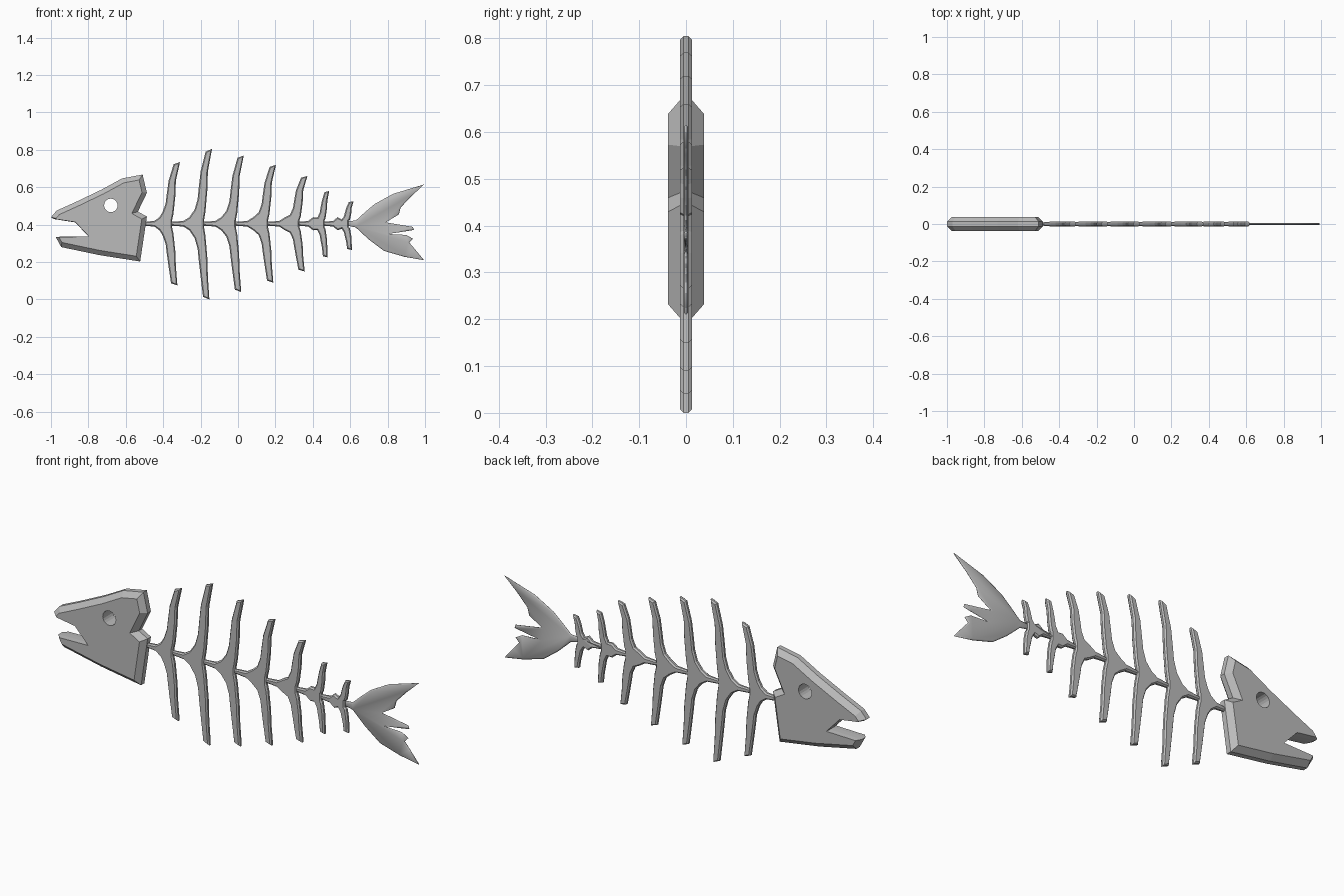
import bpy, bmesh, math
from mathutils import Vector

if "Cube" in bpy.data.objects:
    bpy.data.objects.remove(bpy.data.objects["Cube"])

bone = bpy.data.materials.new("bone grey")
bone.diffuse_color = (0.5, 0.5, 0.5, 1)
bone.use_nodes = True
bone.node_tree.nodes["Principled BSDF"].inputs["Base Color"].default_value = bone.diffuse_color


def inset(pts, dists):
    """Move each edge of an outline inward by its own distance."""
    pts = [Vector(p) for p in pts]
    n = len(pts)
    area = sum(pts[i].cross(pts[(i + 1) % n]) for i in range(n))
    s = 1 if area > 0 else -1
    norms = []
    for i in range(n):
        e = (pts[(i + 1) % n] - pts[i]).normalized()
        norms.append(Vector((-e.y, e.x)) * s)
    out = []
    for i in range(n):
        a, b, da, db = norms[i - 1], norms[i], dists[i - 1], dists[i]
        det = a.cross(b)
        if abs(det) < 0.05:
            o = (a * da + b * db) / 2
        else:
            o = Vector(((da * b.y - db * a.y) / det, (a.x * db - b.x * da) / det))
        lim = 1.6 * max(da, db)
        if o.length > lim:
            o = o.normalized() * lim
        out.append(pts[i] + o)
    return out


def slab(name, pts, edge, half, dists):
    """Bevelled plate: outline at y = +-edge, inset outline at y = +-half."""
    inner = inset(pts, dists)
    bm = bmesh.new()
    rings = [[bm.verts.new((p[0], y, p[1])) for p in ring]
             for y, ring in ((-half, inner), (-edge, pts), (edge, pts), (half, inner))]
    n = len(pts)
    for r0, r1 in zip(rings, rings[1:]):
        for i in range(n):
            j = (i + 1) % n
            bm.faces.new((r0[i], r0[j], r1[j], r1[i]))
    caps = [bm.faces.new(rings[0]), bm.faces.new(rings[-1])]
    bmesh.ops.recalc_face_normals(bm, faces=bm.faces)
    bmesh.ops.triangulate(bm, faces=caps, ngon_method='EAR_CLIP')
    me = bpy.data.meshes.new(name)
    bm.to_mesh(me)
    bm.free()
    me.materials.append(bone)
    ob = bpy.data.objects.new(name, me)
    bpy.context.collection.objects.link(ob)
    return ob


# Head: bevelled outline, with a plain cut mouth
head_pts = [(-1, .44), (-.97, .475), (-.87, .52), (-.73, .587), (-.62, .647), (-.51, .668),
            (-.487, .57), (-.535, .47), (-.487, .443), (-.523, .203),
            (-.74, .237), (-.945, .28), (-.975, .335), (-.80, .338), (-.87, .412), (-.985, .43)]
b = .025
head = slab("head", head_pts, .013, .038, [b] * 11 + [.015] + [.002] * 3 + [.01])

# Eye hole drilled through the head
bpy.ops.mesh.primitive_cylinder_add(vertices=20, radius=.036, depth=.3,
                                    location=(-.68, 0, .503), rotation=(math.pi / 2, 0, 0))
cutter = bpy.context.object
cutter.name = "eye_cutter"
cutter.hide_render = True
cutter.data.materials.append(bone)
mod = head.modifiers.new("eye", 'BOOLEAN')
mod.operation = 'DIFFERENCE'
mod.solver = 'EXACT'
mod.object = cutter
bpy.context.view_layer.objects.active = head
bpy.ops.object.modifier_apply(modifier=mod.name)
bpy.data.objects.remove(cutter, do_unlink=True)

# Vertebrae with upper and lower ribs: spine right edge x, top z, bottom z
mid = .405
ribs = [(-.353, .735, .075), (-.182, .805, 0), (-.012, .77, .04), (.16, .72, .09),
        (.328, .66, .15), (.462, .58, .225), (.592, .525, .265)]
left = -.50
for k, (xr, top, bot) in enumerate(ribs):
    f = (xr - left) / .171          # later vertebrae are shorter
    w = .75 if k > 4 else 1

    def half_outline(h, s, tip):
        side = [(-.11 * f, .015 / h), (-.078 * f, .035 / h), (-.05 * w, .19), (-.034 * w, .33),
                (-.028 * w, .48), (-.018 * w, .70), (tip - .034 * w, .965),
                (tip, 1), (.021 * w, .70), (.018 * w, .45), (.008 * w, .16), (0, .016 / h)]
        return [(xr + x, mid + s * h * t) for x, t in side]

    up = half_outline(top - mid, 1, .043 * (.6 if k > 4 else 1))
    low = half_outline(mid - bot, -1, .029 * (.6 if k > 4 else 1))
    pts = [(left - .012, mid + .010)] + up + low[::-1] + [(left - .012, mid - .010)]
    ob = slab(f"vertebra_{k + 1}", pts, .005, .0125, [.006] * len(pts))
    for v in ob.data.vertices:      # thin the front end of each vertebra
        if v.co.x < left + .02:
            v.co.y *= .6
    left = xr

# Tail fin: thin ragged plate
tail_pts = [(.58, .418), (.63, .422), (.675, .463), (.73, .51), (.83, .565), (.995, .615),
            (.925, .55), (.87, .492), (.86, .455), (.79, .412), (.935, .388), (.94, .372),
            (.90, .365), (.80, .35), (.90, .345), (.935, .325), (.915, .305), (.945, .27),
            (.995, .21), (.89, .228), (.78, .26), (.70, .32), (.63, .385), (.58, .396)]
tail = slab("tail_fin", tail_pts, .001, .0045, [.006] * len(tail_pts))
for p in tail.data.polygons:
    p.use_smooth = True
